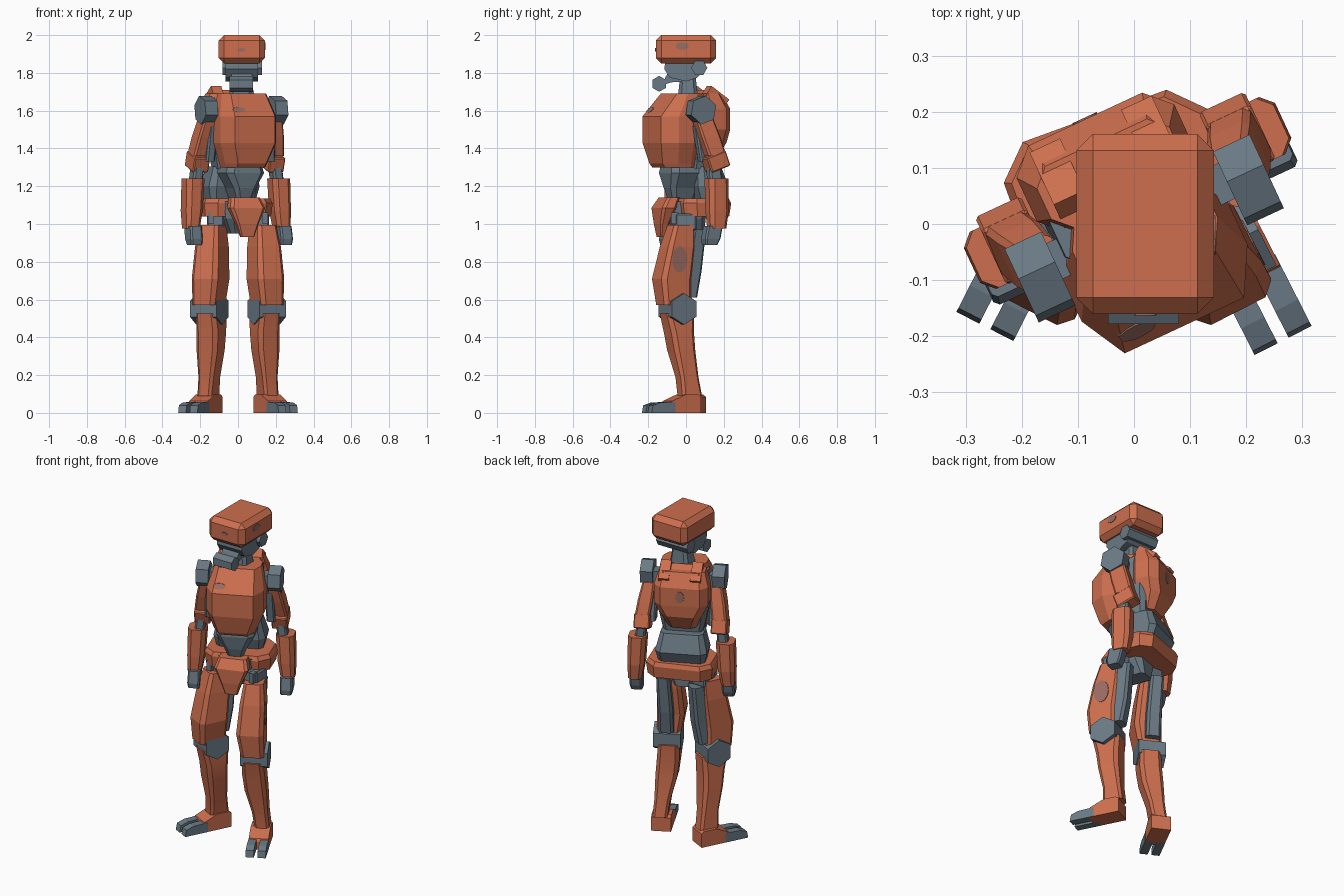
import bpy, bmesh, math
from mathutils import Matrix, Vector
from mathutils.bvhtree import BVHTree

if "Cube" in bpy.data.objects:
    bpy.data.objects.remove(bpy.data.objects["Cube"])


def material(name, rgb):
    m = bpy.data.materials.new(name)
    m.diffuse_color = (*rgb, 1)
    m.use_nodes = True
    m.node_tree.nodes["Principled BSDF"].inputs["Base Color"].default_value = m.diffuse_color
    return m


ORANGE = material("orange_armour", (0.61, 0.158, 0.077))
GREY = material("blue_grey_frame", (0.145, 0.195, 0.235))
WORN = material("worn_paint", (0.32, 0.15, 0.12))
I = Matrix.Identity(4)


def yaw(deg, loc=(0, 0, 0)):
    return Matrix.Translation(loc) @ Matrix.Rotation(math.radians(deg), 4, 'Z')


def finish(bm, name, mat, M=I):
    bm.transform(M)
    bmesh.ops.recalc_face_normals(bm, faces=bm.faces)
    me = bpy.data.meshes.new(name)
    bm.to_mesh(me)
    bm.free()
    me.materials.append(mat)
    ob = bpy.data.objects.new(name, me)
    bpy.context.collection.objects.link(ob)
    return ob


def skin(name, rings, mat, M):
    """Join equal rings of points into a closed solid."""
    bm = bmesh.new()
    vs = [[bm.verts.new(p) for p in r] for r in rings]
    n = len(vs[0])
    for a, b in zip(vs, vs[1:]):
        for i in range(n):
            bm.faces.new((a[i], a[(i + 1) % n], b[(i + 1) % n], b[i]))
    bm.faces.new(vs[0][::-1])
    bm.faces.new(vs[-1])
    return finish(bm, name, mat, M)


def loft(name, sections, mat, M=I, turn=0, c=0.35, cy=None):
    """Chamfered rectangles (x, y, z, half width, half depth) stacked upwards."""
    rings = []
    for x, y, z, w, d in sections:
        k, j = c * min(w, d), (cy or c) * min(w, d)
        pts = [(w - k, -d), (w, j - d), (w, d - j), (w - k, d),
               (k - w, d), (-w, d - j), (-w, j - d), (k - w, -d)]
        R = yaw(turn, (x, y, z))
        rings.append([R @ Vector((*p, 0)) for p in pts])
    return skin(name, rings, mat, M)


def prism(name, profile, x0, x1, mat, M=I):
    """Side profile of (y, z) points extruded along x."""
    return skin(name, [[(x, y, z) for y, z in profile] for x in (x0, x1)], mat, M)


def hex_x(name, c, r, half, mat, M=I, phase=30):
    ang = [math.radians(phase + 60 * i) for i in range(6)]
    prof = [(r * math.cos(a), r * math.sin(a)) for a in ang]
    return prism(name, prof, -half, half, mat, M @ Matrix.Translation(c))


def box(name, c, size, mat, M=I, tilt=0, bevel=0.0):
    bm = bmesh.new()
    bmesh.ops.create_cube(bm, size=1)
    bm.transform(Matrix.Diagonal((*size, 1)))
    if bevel:
        bmesh.ops.bevel(bm, geom=bm.edges[:], offset=bevel, segments=1, affect='EDGES')
    R = Matrix.Rotation(math.radians(tilt), 4, 'X')
    return finish(bm, name, mat, M @ Matrix.Translation(c) @ R)


def patch(name, target, start, direction, ru, rv):
    """Thin worn spot laid over the surface of the target."""
    bm = bmesh.new()
    bm.from_mesh(target.data)
    tree = BVHTree.FromBMesh(bm)
    bm.free()
    d = Vector(direction).normalized()
    u = d.cross(Vector((0, 0, 1))).normalized()
    pts = []
    for i in range(12):
        a = i * math.tau / 12
        o = Vector(start) + u * ru * math.cos(a) + Vector((0, 0, rv * math.sin(a)))
        hit = tree.ray_cast(o, d)[0]
        if hit:
            pts.append(hit - d * 0.003)
    if len(pts) > 3:
        skin(name, [[p + d * 0.003 for p in pts], pts], WORN, I)


# Head: boxy helmet, grey face, snout, ears and neck
helmet = box("helmet", (0.02, 0, 1.925), (0.245, 0.32, 0.15), ORANGE, bevel=0.029)
prism("face", [(-.11, 1.86), (-.115, 1.82), (-.085, 1.775), (.0, 1.755), (.06, 1.775),
               (.095, 1.81), (.095, 1.86)], -.065, .105, GREY)
prism("jaw", [(-.11, 1.775), (-.12, 1.735), (-.08, 1.75), (.02, 1.755), (.03, 1.80), (-.09, 1.81)],
      -.035, .075, GREY)
hex_x("snout", (0.017, -0.142, 1.742), 0.042, 0.063, GREY)
hex_x("ears", (0.022, 0.07, 1.827), 0.043, 0.105, GREY, phase=0)
loft("neck", [(.015, .01, 1.64, .065, .06), (.015, .01, 1.70, .06, .05),
              (.018, .01, 1.79, .045, .04)], GREY)

# Torso, turned sideways from the head
T = yaw(25)
chest = loft("chest", [(.0, -.06, 1.30, .115, .10), (.0, -.065, 1.32, .122, .11),
                       (.005, -.075, 1.43, .163, .127), (.005, -.075, 1.57, .163, .127),
                       (.01, -.025, 1.69, .13, .08)], ORANGE, T, c=.36, cy=.66)
loft("chest_core", [(.0, .05, 1.29, .11, .06), (.0, .05, 1.45, .145, .08),
                    (.0, .05, 1.66, .135, .08)], GREY, T)
back = loft("back_plate", [(.0, .09, 1.34, .08, .06), (.0, .115, 1.43, .12, .085),
                           (.0, .12, 1.50, .155, .086), (.0, .12, 1.61, .155, .086),
                           (.0, .10, 1.69, .13, .06)], ORANGE, T, c=.5)
box("collar", (.005, .11, 1.67), (.13, .08, .05), ORANGE, T, tilt=-25)
for s in (-1, 1):
    box("back_shoulder_plate", (.005 + s * .09, .12, 1.662), (.06, .125, .08), ORANGE, T, tilt=-35)
loft("abdomen", [(.0, -.03, 1.11, .035, .055), (.0, -.03, 1.19, .065, .08),
                 (.0, -.03, 1.27, .11, .092), (.0, -.03, 1.31, .10, .085)], GREY, T)
loft("lumbar_block", [(.0, .10, 1.12, .13, .06), (.0, .105, 1.20, .148, .09),
                      (.0, .09, 1.305, .122, .068)], GREY, T)

# Pelvis: belt, front shield and inner block
P = yaw(20)
loft("belt", [(0, .07, 1.04, .185, .125), (0, .07, 1.11, .193, .135),
              (0, .07, 1.135, .18, .125)], ORANGE, P, c=.42)
loft("pelvis_block", [(0, .02, .95, .05, .07), (0, .0, 1.03, .09, .09),
                      (0, .0, 1.12, .10, .09)], GREY, P)
loft("pelvis_shield", [(0, -.14, .93, .036, .014), (0, -.138, 1.0, .06, .025),
                       (0, -.125, 1.085, .098, .04), (0, -.095, 1.14, .08, .035)], ORANGE, P, c=.4)

# Arms, mirrored inside the turned torso
for s, side in ((1, "left"), (-1, "right")):
    A = T @ Matrix.Translation((.013, 0, 0)) @ Matrix.Diagonal((s, 1, 1, 1))
    hex_x(side + "_shoulder", (.205, -.015, 1.603), .077, .036, GREY, A, phase=20)
    box(side + "_shoulder_link", (.15, .0, 1.59), (.09, .07, .07), GREY, A)
    loft(side + "_upper_arm", [(.222, .06, 1.36, .042, .052), (.207, .03, 1.46, .042, .054),
                               (.192, .0, 1.56, .035, .05)], ORANGE, A, c=.25)
    loft(side + "_inner_arm", [(.175, .03, 1.33, .025, .04), (.17, .0, 1.52, .025, .04)], GREY, A)
    box(side + "_elbow_cuff", (.22, .064, 1.33), (.09, .115, .085), ORANGE, A,
        tilt=20, bevel=.006)
    loft(side + "_elbow", [(.24, .05, 1.20, .03, .035), (.228, .05, 1.30, .028, .035)], GREY, A)
    loft(side + "_forearm", [(.265, .05, .975, .038, .046), (.258, .055, 1.07, .048, .056),
                             (.25, .055, 1.24, .052, .056)], ORANGE, A, c=.45)
    loft(side + "_hand", [(.262, .01, .89, .032, .034), (.264, .015, .92, .035, .044),
                          (.262, .03, .99, .034, .045)], GREY, A, c=.25)

# Legs, mirrored and turned outwards
TURN = 27
smooth = []
for s, side in ((1, "left"), (-1, "right")):
    L = Matrix.Diagonal((s, 1, 1, 1))
    box(side + "_hip", (.12, .0, 1.01), (.09, .11, .09), GREY, L, bevel=.008)
    box(side + "_hip_strut", (.145, -.06, 1.03), (.03, .04, .06), GREY, L)
    thigh = loft(side + "_thigh", [(.154, -.065, .57, .066, .080), (.145, -.075, .71, .078, .090),
                                   (.138, -.045, .88, .070, .080), (.132, -.025, .995, .056, .062)],
                 ORANGE, L, TURN, c=.3)
    if s == 1:
        left_thigh = thigh
    loft(side + "_hamstring", [(.125, .01, .61, .042, .04), (.115, .03, .75, .042, .045),
                               (.112, .06, .97, .038, .04)], GREY, L, TURN)
    K = L @ yaw(TURN, (.152, -.045, .55))
    hex_x(side + "_knee", (0, 0, 0), .083, .078, GREY, K)
    smooth.append(loft(side + "_shin", [(.157, .02, .09, .042, .058), (.152, .005, .19, .045, .053),
                                        (.145, -.025, .33, .062, .062), (.141, -.038, .43, .064, .068),
                                        (.142, -.048, .525, .060, .082)], ORANGE, L, TURN, c=.33))
    # Foot with two separate toes
    F = L @ yaw(TURN, (.16, .0 if s == 1 else .025, 0))
    prism(side + "_foot", [(.062, 0), (.062, .085), (.045, .097), (-.03, .097), (-.11, .062),
                           (-.12, .045), (-.12, 0)], -.056, .056, ORANGE, F)
    for t in (-1, 1):
        TF = F @ Matrix.Translation((t * .034, -.09, 0))
        prism(side + "_toe", [(0, 0), (0, .058), (-.09, .055), (-.135, .04), (-.143, 0)],
              -.023, .023, GREY, TF)

# Worn spots on the armour
patch("thigh_wear", left_thigh, (1, -.033, .812), (-1, 0, 0), .040, .07)
patch("helmet_side_wear", helmet, (1, -.02, 1.942), (-1, 0, 0), .035, .02)
patch("helmet_front_wear", helmet, (.02, -1, 1.922), (0, 1, 0), .02, .01)
patch("back_wear", back, T @ Vector((0, 1, 1.555)), T.to_3x3() @ Vector((0, -1, 0)), .024, .036)
patch("chest_wear", chest, T @ Vector((-.075, -1, 1.605)), T.to_3x3() @ Vector((0, 1, 0)), .035, .014)

# Softly shaded shins
bpy.ops.object.select_all(action='DESELECT')
for ob in smooth:
    ob.select_set(True)
bpy.context.view_layer.objects.active = smooth[0]
bpy.ops.object.shade_smooth_by_angle(angle=math.radians(25))
